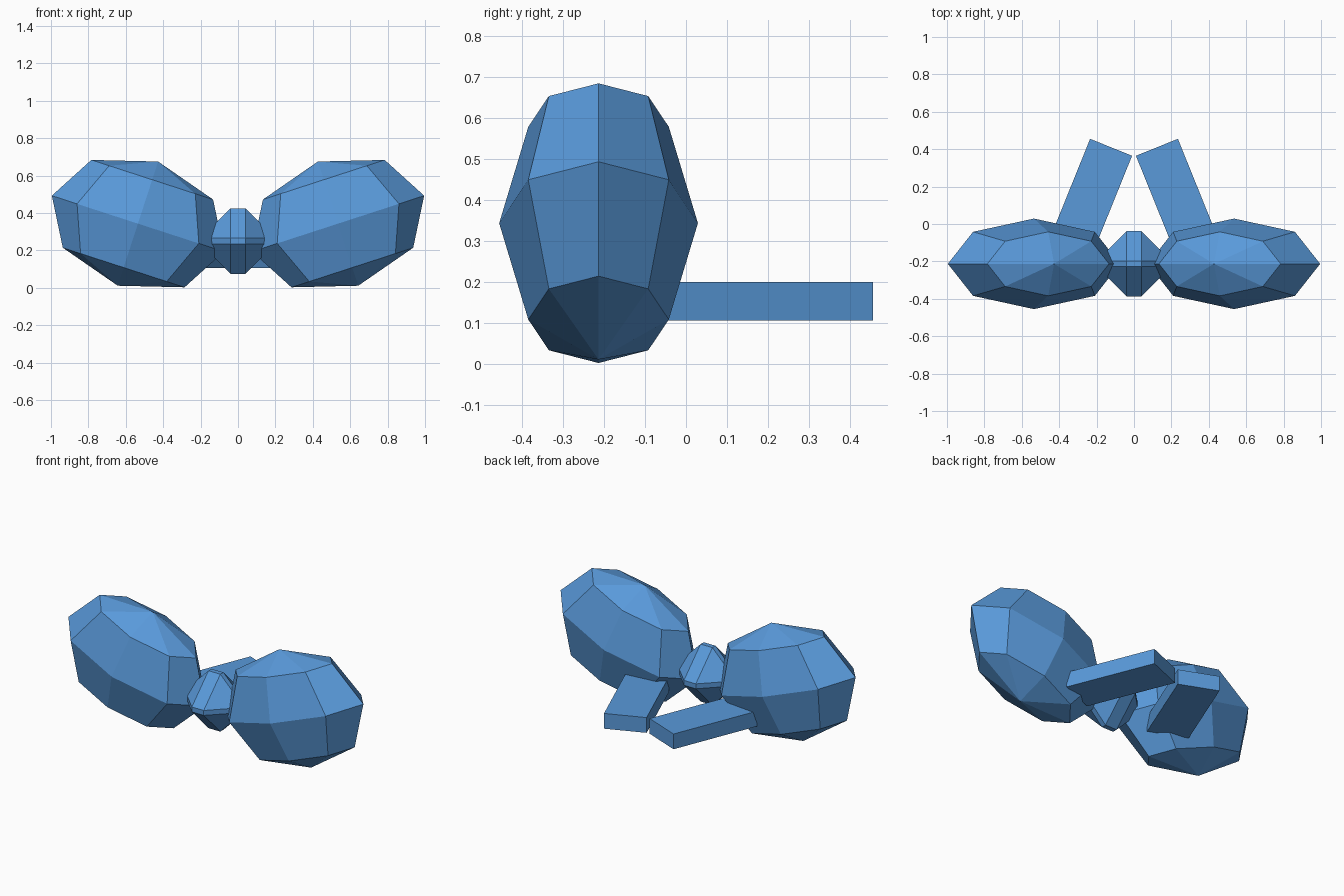
import bpy
import bmesh
from math import radians
from mathutils import Matrix, Vector

default = bpy.data.objects.get("Cube")
if default:
    bpy.data.objects.remove(default, do_unlink=True)

# Single fabric colour
blue = bpy.data.materials.new("blue_fabric")
blue.use_nodes = True
blue.diffuse_color = (0.1, 0.32, 0.7, 1)
blue.node_tree.nodes["Principled BSDF"].inputs["Base Color"].default_value = (0.1, 0.32, 0.7, 1)


def finish(bm, name):
    bmesh.ops.recalc_face_normals(bm, faces=bm.faces)
    mesh = bpy.data.meshes.new(name)
    bm.to_mesh(mesh)
    bm.free()
    mesh.materials.append(blue)
    obj = bpy.data.objects.new(name, mesh)
    bpy.context.collection.objects.link(obj)
    return obj


def box(size, matrix):
    bm = bmesh.new()
    bmesh.ops.create_cube(bm, size=1, matrix=matrix @ Matrix.Diagonal((*size, 1)))
    return bm


for side, sign in (("left", 1), ("right", -1)):
    # Puffy bow loop: a stretched low-poly ball, tilted up outwards
    bm = bmesh.new()
    place = (Matrix.Translation((sign * 0.535, -0.213, 0.343))
             @ Matrix.Rotation(radians(-18 * sign), 4, 'Y')
             @ Matrix.Diagonal((0.484, 0.242, 0.349, 1)))
    bmesh.ops.create_uvsphere(bm, u_segments=8, v_segments=4, radius=1, matrix=place)
    finish(bm, side + "_loop")

    # Ribbon tail: a flat bar running from inside the loop to the back
    turn = Matrix.Rotation(radians(22 * sign), 4, 'Z')
    length = 0.55
    centre = Vector((sign * 0.1225, 0.41, 0.153)) - turn @ Vector((0, length / 2, 0))
    finish(box((0.242, length, 0.093), Matrix.Translation(centre) @ turn), side + "_tail")

# Centre knot: a box with deep flat chamfers
bm = box((0.4, 0.35, 0.35), Matrix.Translation((0, -0.2125, 0.25)))
bmesh.ops.bevel(bm, geom=bm.edges[:], offset=0.16, offset_type='OFFSET',
                segments=1, affect='EDGES', clamp_overlap=True)
finish(bm, "knot")
